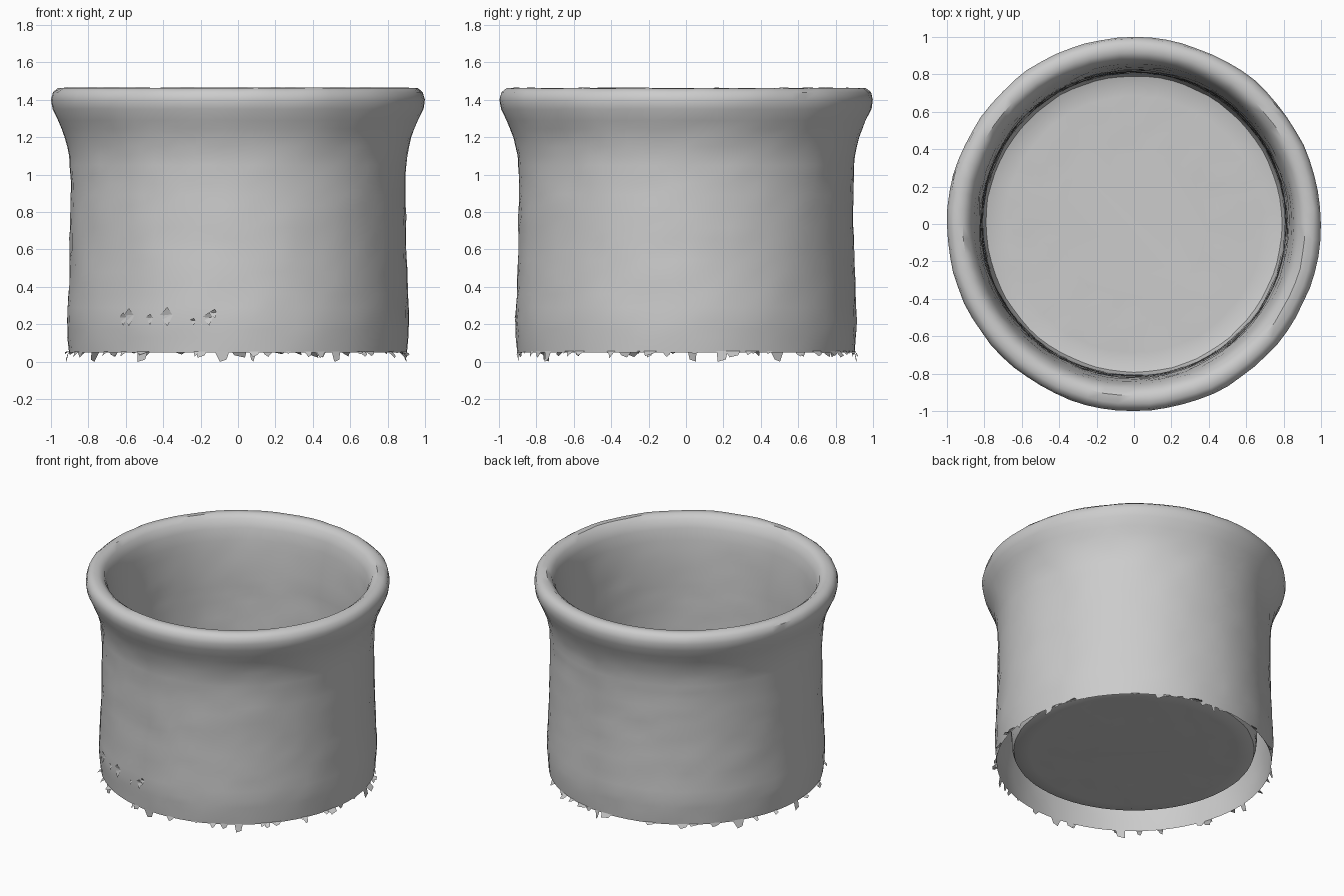
import bpy, bmesh, math, random
from mathutils import Vector, noise

random.seed(4)
SIDES = 72

cube = bpy.data.objects.get("Cube")
if cube:
    bpy.data.objects.remove(cube, do_unlink=True)

clay = bpy.data.materials.new("grey clay")
clay.use_nodes = True
GREY = (0.6, 0.6, 0.6, 1)
clay.diffuse_color = GREY
clay.node_tree.nodes["Principled BSDF"].inputs["Base Color"].default_value = GREY


def add_object(name, bm):
    mesh = bpy.data.meshes.new(name)
    bm.to_mesh(mesh)
    bm.free()
    mesh.materials.append(clay)
    obj = bpy.data.objects.new(name, mesh)
    bpy.context.collection.objects.link(obj)
    return obj


def polar(radius, angle, z):
    return Vector((radius * math.cos(angle), radius * math.sin(angle), z))


def resample(points, step):
    """Subdivide long stretches of a profile."""
    out = [points[0]]
    for (r0, z0), (r1, z1) in zip(points, points[1:]):
        n = max(1, round(math.hypot(r1 - r0, z1 - z0) / step))
        out += [(r0 + (r1 - r0) * i / n, z0 + (z1 - z0) * i / n) for i in range(1, n + 1)]
    return out


# Pot wall: open foot, flared rolled lip, inner wall and raised floor
profile = [(.902, .05), (.909, .13), (.914, .22), (.907, .36), (.898, .6), (.894, .95),
           (.902, 1.1), (.925, 1.2), (.961, 1.29), (.989, 1.35), (.998, 1.4),
           (.988, 1.44), (.96, 1.462), (.915, 1.464), (.88, 1.438), (.856, 1.38), (.842, 1.3),
           (.828, 1.17), (.82, 1.03), (.813, .7), (.808, .3), (.803, .18), (.79, .142),
           (.74, .126), (.4, .122)]
bm = bmesh.new()
rings = []
for r, z in resample(profile, .06):
    ring = []
    for i in range(SIDES):
        angle = 2 * math.pi * i / SIDES
        co = polar(r, angle, z)
        # hand-made unevenness: broad waves and fine dents, none at the foot edge
        bump = noise.noise(co * 4) * .004 + noise.noise(co * 13) * .005 if z > .06 else 0
        ring.append(bm.verts.new(polar(r + bump, angle, z + bump * .5)))
    rings.append(ring)
for low, high in zip(rings, rings[1:]):
    for i in range(SIDES):
        j = (i + 1) % SIDES
        bm.faces.new((low[i], low[j], high[j], high[i]))
bm.faces.new(rings[-1])
pot = add_object("pot", bm)
bpy.context.view_layer.objects.active = pot
pot.select_set(True)
bpy.ops.object.shade_smooth_by_angle(angle=math.radians(40))
pot.select_set(False)

# Ragged flakes hanging around the foot, clustered unevenly
bm = bmesh.new()
for k in range(56):
    a = random.uniform(0, 2 * math.pi)
    w = random.uniform(.015, .045)
    drop = random.uniform(.02, .045) if k % 8 else 0
    out = random.uniform(.9, .935)
    bm.faces.new([bm.verts.new(p) for p in
                  (polar(.904, a - w, .056), polar(out, a - w * random.random(), drop),
                   polar(out, a + w * .6, drop + .012), polar(.904, a + w, .056))])
add_object("foot_flakes", bm)

# Chipped scabs low on the front
bm = bmesh.new()
for x, size in ((-.61, 1.2), (-.58, 1.6), (-.47, 1), (-.38, 1.7), (-.24, .6), (-.16, 1.2), (-.13, .8)):
    a = -math.acos(x / .91)
    z = random.uniform(.21, .26)
    for flip in (-1, 1):
        bm.faces.new([bm.verts.new(p) for p in
                      (polar(.908, a - .025 * flip * size, z),
                       polar(.925, a + .01, z - .03 * flip * size),
                       polar(.914, a + .025 * flip * size, z + .01))])
add_object("wall_chips", bm)
